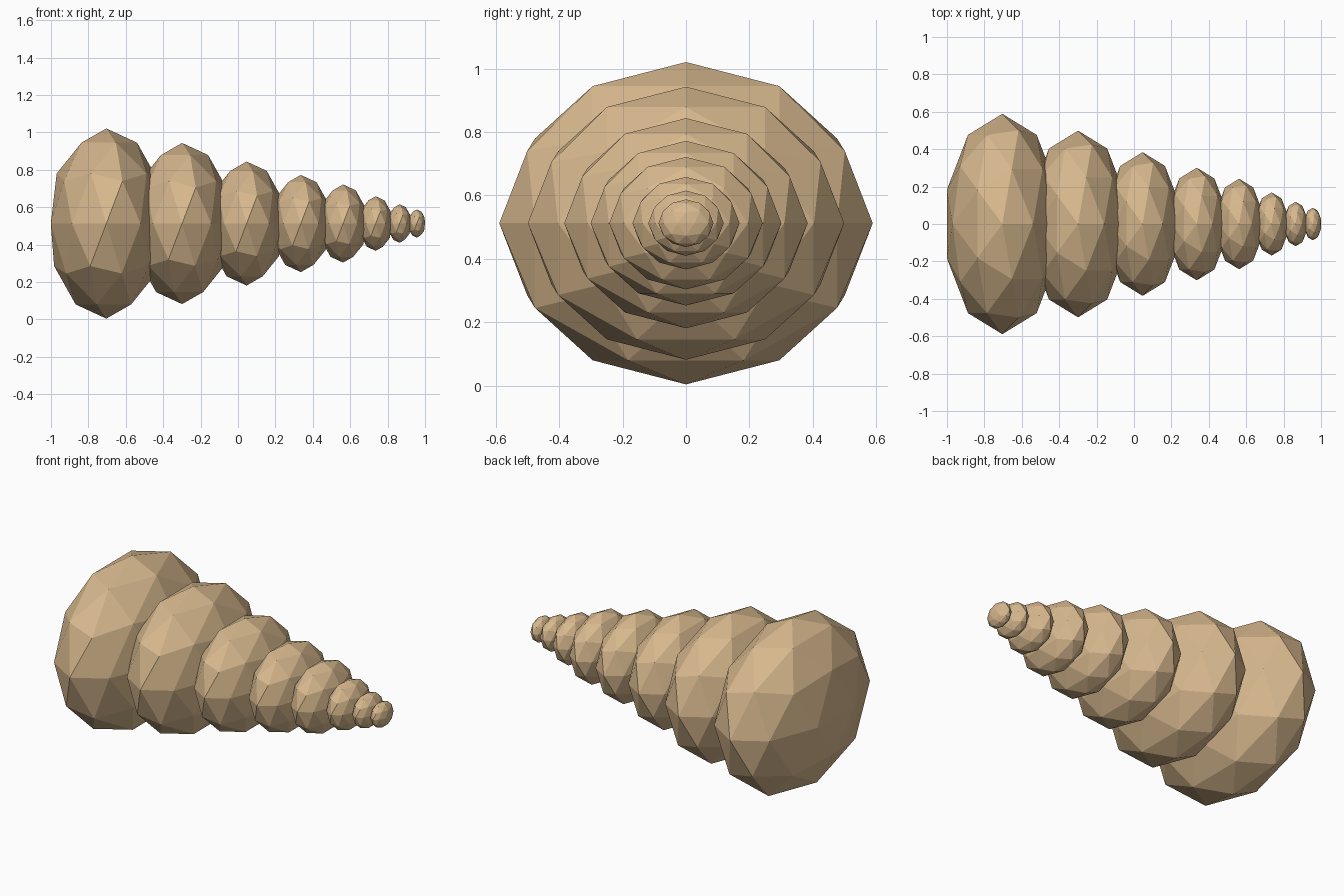
import bpy

if "Cube" in bpy.data.objects:
    bpy.data.objects.remove(bpy.data.objects["Cube"])

# One sandy shell colour
shell = bpy.data.materials.new("sand tan")
shell.diffuse_color = (0.68, 0.48, 0.27, 1.0)
shell.use_nodes = True
shell.node_tree.nodes["Principled BSDF"].inputs["Base Color"].default_value = shell.diffuse_color

AXIS_Z = 0.5125          # height of the spiral axis
FLAT_X, FLAT_Z = 0.53, 0.863   # whorl thickness and height relative to its width

# Whorls from the wide end to the tip: (x centre, half width in y)
whorls = [(-0.704, 0.589), (-0.299, 0.499), (0.046, 0.384), (0.336, 0.301),
          (0.562, 0.242), (0.736, 0.169), (0.864, 0.119), (0.956, 0.087)]

# Each whorl is a flattened faceted ball
for i, (x, r) in enumerate(whorls):
    bpy.ops.mesh.primitive_ico_sphere_add(subdivisions=2, radius=1, location=(x, 0, AXIS_Z))
    ob = bpy.context.object
    ob.name = f"shell_whorl_{i + 1}"
    ob.scale = (r * FLAT_X, r, r * FLAT_Z)
    bpy.ops.object.transform_apply(location=False, rotation=False, scale=True)
    ob.data.materials.append(shell)
